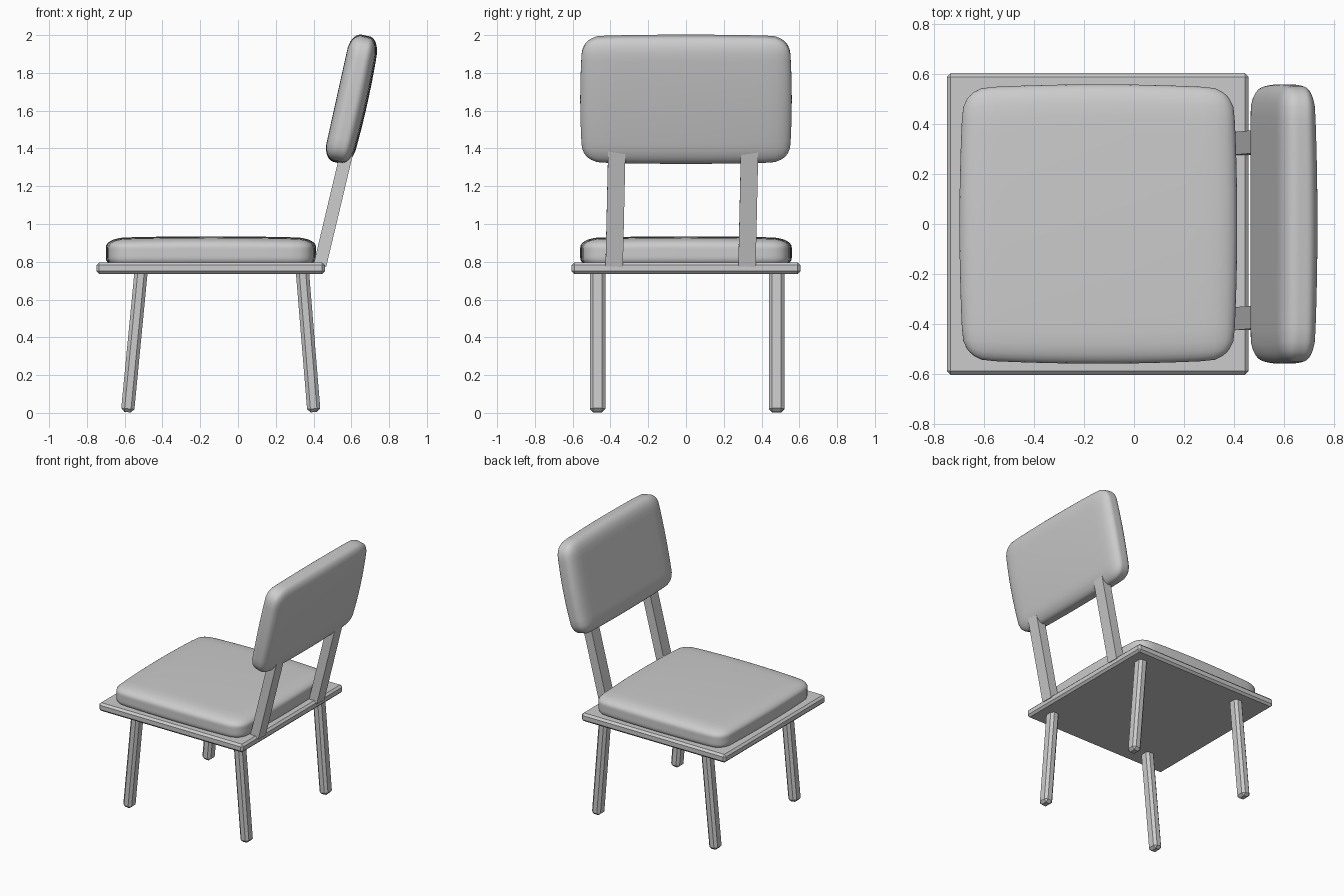
import bpy, bmesh, math
from mathutils import Vector, Matrix

if "Cube" in bpy.data.objects:
    bpy.data.objects.remove(bpy.data.objects["Cube"])


def finish(bm, name):
    bmesh.ops.recalc_face_normals(bm, faces=bm.faces)
    me = bpy.data.meshes.new(name)
    bm.to_mesh(me)
    bm.free()
    ob = bpy.data.objects.new(name, me)
    bpy.context.collection.objects.link(ob)
    return ob


def box(name, size, matrix, chamfer=0.0):
    """Box with optional single-segment chamfer."""
    bm = bmesh.new()
    bmesh.ops.create_cube(bm, size=1, matrix=Matrix.Diagonal((*size, 1)))
    if chamfer:
        bmesh.ops.bevel(bm, geom=bm.edges[:], offset=chamfer, segments=1,
                        affect='EDGES')
    bm.transform(matrix)
    return finish(bm, name)


def beam(name, start, end, wx, wy, chamfer=0.0):
    """Chamfered bar running between two points."""
    a, b = Vector(start), Vector(end)
    d = (b - a).normalized()
    y = (Vector((0, 1, 0)) - d * d.y).normalized()
    x = y.cross(d)
    rot = Matrix((x, y, d)).transposed().to_4x4()
    return box(name, (wx, wy, (b - a).length),
               Matrix.Translation((a + b) / 2) @ rot, chamfer)


def cushion(name, half, radii, matrix, bulge, dome):
    """Soft rounded pad; dome is the thinning of its local +z face at the rim."""
    bm = bmesh.new()
    bmesh.ops.create_cube(bm, size=2)
    bmesh.ops.subdivide_edges(bm, edges=bm.edges[:], cuts=17, use_grid_fill=True)
    for v in bm.verts:
        p = [math.sin(c * math.pi / 2) * h for c, h in zip(v.co, half)]
        q = [max(r - h, min(h - r, c)) for c, h, r in zip(p, half, radii)]
        d = Vector([(c - i) / r for c, i, r in zip(p, q, radii)])
        d.normalize()
        x, y, z = [i + r * c for i, r, c in zip(q, radii, d)]
        u, w = x / half[0], y / half[1]
        if z > 0:
            z -= dome * (z / half[2]) * (u * u + w * w) / 2
        v.co = (x * (1 - bulge * w * w), y * (1 - bulge * u * u), z)
    for f in bm.faces:
        f.smooth = True
    bm.transform(matrix)
    return finish(bm, name)


# Seat board and seat cushion
box("seat_board", (1.21, 1.21, 0.062),
    Matrix.Translation((-0.145, 0, 0.766)), 0.015)
cushion("seat_cushion", (0.557, 0.56, 0.085), (0.1, 0.1, 0.055),
        Matrix.Translation((-0.143, 0, 0.85)), 0.03, 0.018)

# Four splayed legs
for side, y in (("front", -0.468), ("back", 0.48)):
    beam(f"{side}_left_leg", (-0.585, y, 0.004), (-0.512, y, 0.76),
         0.07, 0.083, 0.018)
    beam(f"{side}_right_leg", (0.402, y, 0.004), (0.34, y, 0.76),
         0.07, 0.083, 0.018)

# Posts carrying the backrest
for side, y in (("front", -0.38), ("back", 0.323)):
    beam(f"{side}_backrest_post", (0.434, y, 0.782), (0.593, y + 0.015, 1.45),
         0.068, 0.092)

# Backrest cushion: domed face turned away from the seat, leaning back
tilt = Matrix.Rotation(math.radians(90 + 12.5), 4, 'Y')
cushion("backrest_cushion", (0.345, 0.56, 0.083), (0.09, 0.1, 0.06),
        Matrix.Translation((0.605, 0, 1.66)) @ tilt, 0.025, 0.025)
